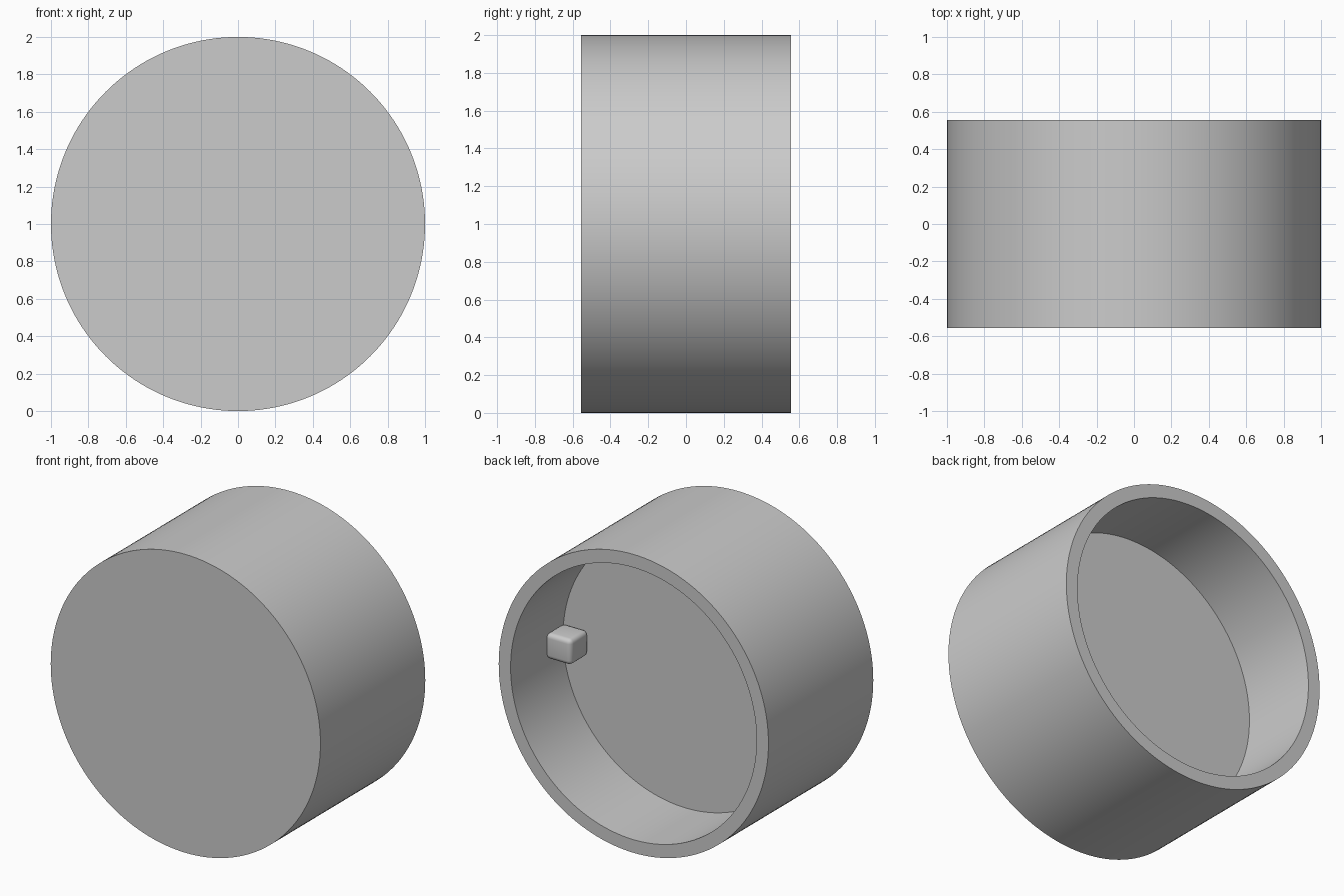
import bpy
import bmesh
import math
from mathutils import Matrix, Vector

default_cube = bpy.data.objects.get("Cube")
if default_cube:
    bpy.data.objects.remove(default_cube, do_unlink=True)

SIDES = 160
CENTER = Vector((0, 0, 1))
HALF_DEPTH = 0.555
INNER_RADIUS = 0.912
FLOOR_Y = 0.0

# Plain grey material shared by all parts
grey = bpy.data.materials.new("plain grey")
grey.use_nodes = True
grey.diffuse_color = (0.6, 0.6, 0.6, 1)
grey.node_tree.nodes["Principled BSDF"].inputs["Base Color"].default_value = grey.diffuse_color


def add_object(name, bm, angle):
    """Turn a bmesh into a smooth shaded object with sharp edges kept."""
    bmesh.ops.recalc_face_normals(bm, faces=bm.faces[:])
    mesh = bpy.data.meshes.new(name)
    bm.to_mesh(mesh)
    bm.free()
    mesh.materials.append(grey)
    obj = bpy.data.objects.new(name, mesh)
    bpy.context.collection.objects.link(obj)
    bpy.ops.object.select_all(action='DESELECT')
    obj.select_set(True)
    bpy.context.view_layer.objects.active = obj
    bpy.ops.object.shade_smooth_by_angle(angle=math.radians(angle))
    return obj


def add_ring(bm, radius, y):
    ring = []
    for i in range(SIDES):
        a = math.tau * i / SIDES
        ring.append(bm.verts.new(CENTER + Vector((radius * math.cos(a), y, radius * math.sin(a)))))
    return ring


# Round housing: solid front half, open recess at the back
bm = bmesh.new()
profile = [(1, -HALF_DEPTH), (1, HALF_DEPTH), (INNER_RADIUS, HALF_DEPTH), (INNER_RADIUS, FLOOR_Y)]
rings = [add_ring(bm, r, y) for r, y in profile]
for first, second in zip(rings, rings[1:]):
    for i in range(SIDES):
        j = (i + 1) % SIDES
        bm.faces.new((first[i], first[j], second[j], second[i]))
bm.faces.new(rings[0])
bm.faces.new(rings[-1])
add_object("round_housing", bm, 30)

# Small rounded block in the corner between recess wall and floor
bm = bmesh.new()
bmesh.ops.create_cube(bm, size=1, matrix=Matrix.Diagonal((0.19, 0.19, 0.172, 1)))
bmesh.ops.bevel(bm, geom=bm.edges[:], offset=0.03, segments=5, profile=0.5, affect='EDGES')
bmesh.ops.translate(bm, verts=bm.verts[:], vec=(0.82, 0.09, 1.0))
add_object("inner_block", bm, 40)
